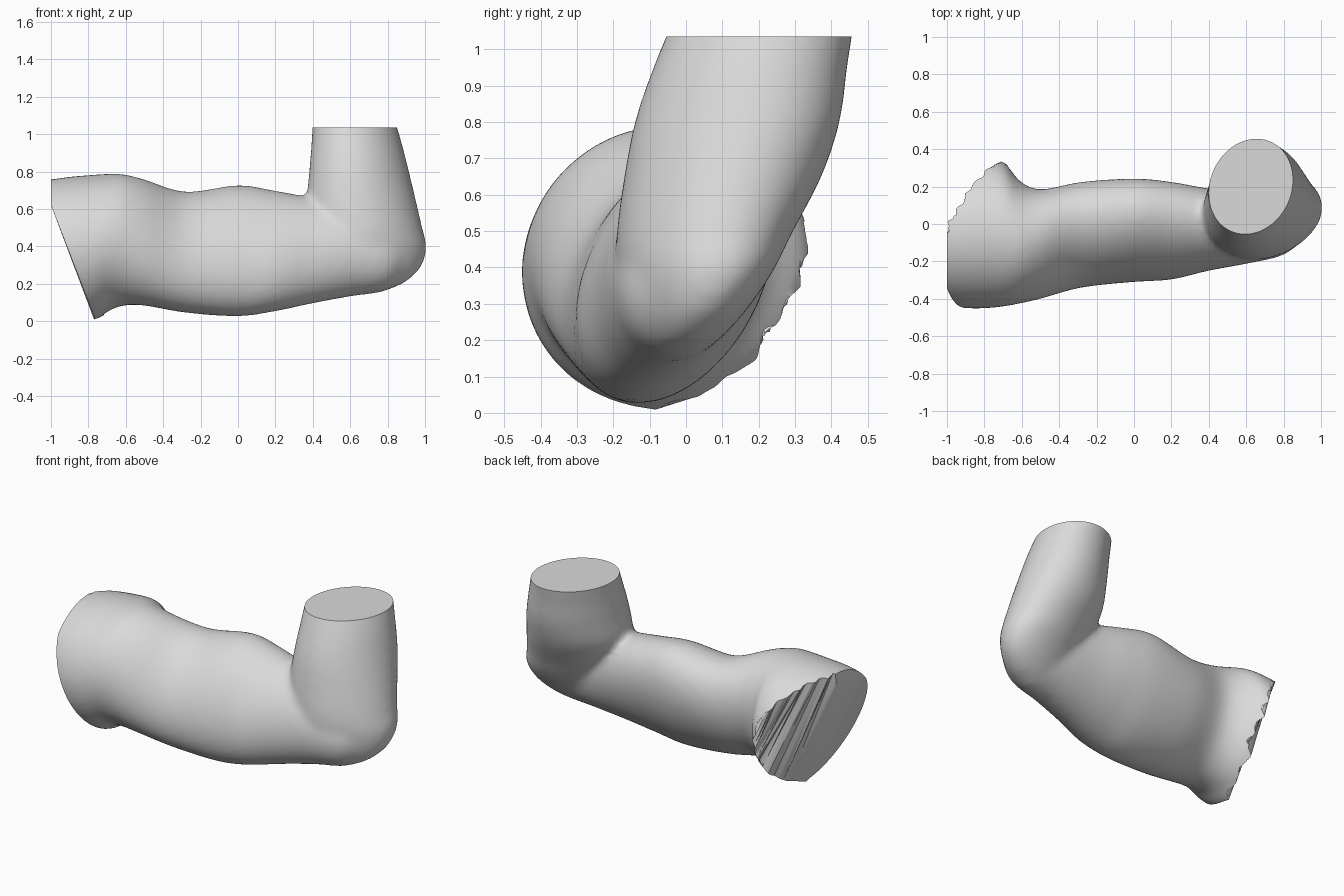
import bpy, bmesh, math
from mathutils import Vector, noise

cube = bpy.data.objects.get("Cube")
if cube:
    bpy.data.objects.remove(cube)

skin = bpy.data.materials.new("plain_grey")
skin.use_nodes = True
grey = (0.7, 0.7, 0.7, 1)
skin.diffuse_color = grey
skin.node_tree.nodes["Principled BSDF"].inputs["Base Color"].default_value = grey

SIDES = 56


def smooth_rows(rows, steps=5):
    """Catmull-Rom interpolation between measured sections."""
    rows = [Vector(r) for r in rows]
    out = []
    for i in range(len(rows) - 1):
        b, c = rows[i], rows[i + 1]
        a, d = rows[max(i - 1, 0)], rows[min(i + 2, len(rows) - 1)]
        for k in range(steps):
            t = k / steps
            out.append(b + (c - a) * t / 2
                       + (a - b * 2.5 + c * 2 - d / 2) * t * t
                       + (b * 3 - a - c * 3 + d) * t ** 3 / 2)
    return out + [rows[-1]]


def loft(name, rows, place):
    """Tube of skewed ellipses: position, low/high on two axes, skew."""
    bm = bmesh.new()
    rings = []
    for pos, u0, u1, v0, v1, skew in smooth_rows(rows):
        ring = []
        for k in range(SIDES):
            a = math.tau * k / SIDES
            u = (u0 + u1) / 2 + (u1 - u0) / 2 * math.cos(a)
            v = (v0 + v1) / 2 + (v1 - v0) / 2 * math.sin(a + skew)
            ring.append(bm.verts.new(place(pos, u, v)))
        rings.append(ring)
    for r, s in zip(rings, rings[1:]):
        for k in range(SIDES):
            n = (k + 1) % SIDES
            bm.faces.new((r[k], r[n], s[n], s[k]))
    bm.faces.new(rings[0])
    bm.faces.new(rings[-1])
    bmesh.ops.recalc_face_normals(bm, faces=bm.faces)
    mesh = bpy.data.meshes.new(name)
    bm.to_mesh(mesh)
    bm.free()
    obj = bpy.data.objects.new(name, mesh)
    bpy.context.collection.objects.link(obj)
    return obj


# Upper arm, shoulder to elbow: x, y low/high, z low/high, skew
arm = loft("bent_arm", [
    (-1.15, -.36, .30, .03, .73, 0),
    (-1.0, -.43, .33, .02, .757, 0),
    (-.90, -.45, .35, .00, .772, 0),
    (-.78, -.45, .36, .00, .782, 0),
    (-.69, -.44, .325, .055, .788, .02),
    (-.61, -.425, .23, .083, .785, .08),
    (-.50, -.40, .185, .083, .758, .18),
    (-.28, -.34, .225, .045, .692, .32),
    (0, -.31, .243, .026, .727, .36),
    (.2, -.297, .225, .053, .697, .34),
    (.4, -.25, .19, .095, .66, .24),
    (.6, -.213, .17, .132, .62, .12),
    (.8, -.165, .15, .165, .53, .05),
    (.92, -.07, .13, .25, .45, 0),
], lambda x, y, z: (x, y, z))

# Forearm, elbow to cut wrist end: z, x low/high, y low/high, skew
forearm = loft("forearm", [
    (.17, .62, .79, -.08, .04, .1),
    (.20, .54, .88, -.135, .09, .25),
    (.28, .46, .972, -.172, .165, .33),
    (.39, .43, 1.008, -.19, .24, .3),
    (.50, .41, .985, -.19, .295, .22),
    (.65, .372, .95, -.17, .373, .15),
    (.80, .381, .914, -.141, .423, .15),
    (.95, .393, .876, -.09, .444, .14),
    (1.12, .403, .825, -.02, .47, .14),
], lambda z, x, y: (x, y, z))

# Merge both parts into one soft skin
join = arm.modifiers.new("join", "BOOLEAN")
join.operation = "UNION"
join.object = forearm
join.solver = "EXACT"
skin_mod = arm.modifiers.new("skin", "REMESH")
skin_mod.mode = "VOXEL"
skin_mod.voxel_size = 0.018
soft = arm.modifiers.new("soften", "SMOOTH")
soft.factor = 0.5
soft.iterations = 11
graph = bpy.context.evaluated_depsgraph_get()
merged = bpy.data.meshes.new_from_object(arm.evaluated_get(graph))
arm.modifiers.clear()
arm.data = merged
bpy.data.objects.remove(forearm)

bm = bmesh.new()
bm.from_mesh(merged)


def slice_end(point, normal, ragged=0):
    """Cut off an end, optionally tear its rim, and close it."""
    normal = Vector(normal).normalized()
    bmesh.ops.bisect_plane(bm, geom=bm.verts[:] + bm.edges[:] + bm.faces[:],
                           plane_co=point, plane_no=normal, clear_outer=True)
    rim = [e for e in bm.edges if e.is_boundary]
    for v in {v for e in rim for v in e.verts}:
        v.co += normal * ragged * noise.noise(v.co * 17)
    caps = bmesh.ops.holes_fill(bm, edges=rim, sides=0)["faces"]
    if ragged:
        bmesh.ops.triangulate(bm, faces=caps)


# Flat wrist cut, torn front and back shoulder cuts, straight outer trim
slice_end((0, 0, 1.035), (0, 0, 1))
slice_end((-.76, 0, 0), (-1, 0, -.387))
slice_end((-.715, 0, 0), (-1, .524, -.363), .04)
slice_end((-1, 0, 0), (-1, 0, 0))
bmesh.ops.recalc_face_normals(bm, faces=bm.faces)
bm.to_mesh(merged)
bm.free()

merged.materials.clear()
merged.materials.append(skin)
bpy.ops.object.select_all(action="DESELECT")
arm.select_set(True)
bpy.context.view_layer.objects.active = arm
bpy.ops.object.shade_smooth_by_angle(angle=math.radians(35))
